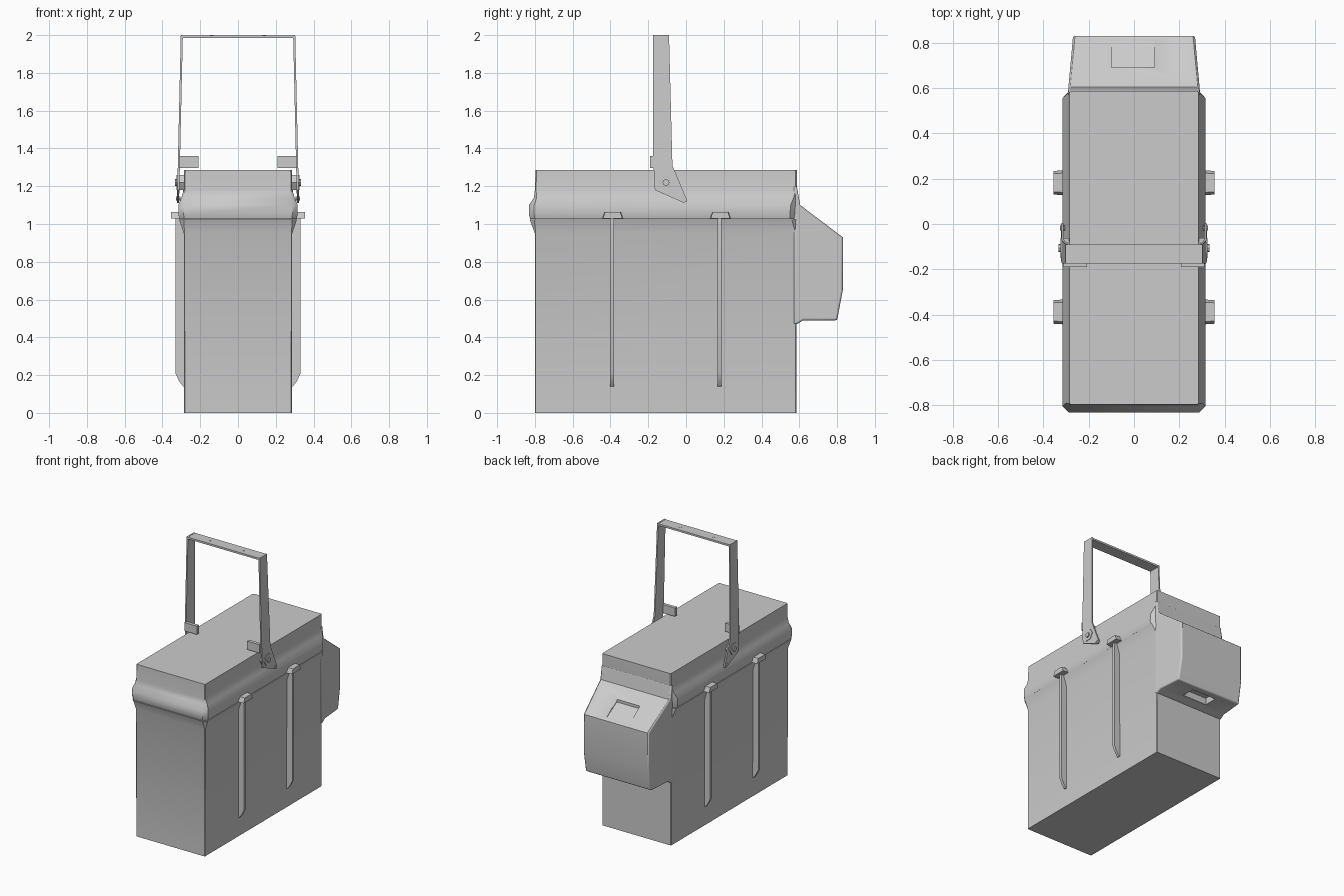
import bpy, bmesh
from math import pi
from mathutils import Matrix

if "Cube" in bpy.data.objects:
    bpy.data.objects.remove(bpy.data.objects["Cube"])


def finish(name, bm, angle=35):
    bmesh.ops.recalc_face_normals(bm, faces=bm.faces)
    me = bpy.data.meshes.new(name)
    bm.to_mesh(me)
    bm.free()
    ob = bpy.data.objects.new(name, me)
    bpy.context.collection.objects.link(ob)
    bpy.ops.object.select_all(action='DESELECT')
    ob.select_set(True)
    bpy.context.view_layer.objects.active = ob
    bpy.ops.object.shade_smooth_by_angle(angle=angle * pi / 180)
    return ob


def loft(name, loops):
    bm = bmesh.new()
    rings = [[bm.verts.new(p) for p in loop] for loop in loops]
    n = len(rings[0])
    for a, b in zip(rings, rings[1:]):
        for i in range(n):
            bm.faces.new((a[i], a[(i + 1) % n], b[(i + 1) % n], b[i]))
    bm.faces.new(rings[0])
    bm.faces.new(rings[-1])
    return finish(name, bm, 40)


def ring(x, y0, y1, z, c):
    # rectangle with chamfered corners
    return [(-x + c, y0, z), (x - c, y0, z), (x, y0 + c, z), (x, y1 - c, z),
            (x - c, y1, z), (-x + c, y1, z), (-x, y1 - c, z), (-x, y0 + c, z)]


def prism(name, profile, x0, x1, warp=None):
    # y-z profile extruded along x
    bm = bmesh.new()
    a = [bm.verts.new((x0, y, z)) for y, z in profile]
    b = [bm.verts.new((x1, y, z)) for y, z in profile]
    n = len(a)
    for i in range(n):
        bm.faces.new((a[i], a[(i + 1) % n], b[(i + 1) % n], b[i]))
    bm.faces.new(a)
    bm.faces.new(b)
    if warp:
        for v in bm.verts:
            v.co.x = warp(v.co)
    return finish(name, bm)


def box(name, x0, x1, y0, y1, z0, z1):
    return prism(name, [(y0, z0), (y1, z0), (y1, z1), (y0, z1)], x0, x1)


def cylinder(name, loc, r, depth, sides, axis='X'):
    bm = bmesh.new()
    rot = Matrix.Rotation(pi / 2, 4, 'Y') if axis == 'X' else Matrix()
    bmesh.ops.create_cone(bm, cap_ends=True, segments=sides, radius1=r, radius2=r,
                          depth=depth, matrix=Matrix.Translation(loc) @ rot)
    return finish(name, bm)


def cut(ob, cutter):
    m = ob.modifiers.new("cut", 'BOOLEAN')
    m.operation = 'DIFFERENCE'
    m.object = cutter
    m.solver = 'EXACT'
    cutter.hide_render = True
    cutter.hide_set(True)


# main case with flared rim
loft("case_body", [
    ring(.285, -.80, .585, 0, .004),
    ring(.287, -.80, .585, .95, .004),
    ring(.312, -.828, .585, 1.025, .025)])

# lid with bulging skirt
loft("lid", [
    ring(.310, -.825, .575, 1.027, .025),
    ring(.316, -.832, .578, 1.05, .028),
    ring(.316, -.832, .582, 1.10, .028),
    ring(.300, -.805, .585, 1.14, .015),
    ring(.287, -.80, .587, 1.18, .006),
    ring(.285, -.797, .587, 1.287, .006)])

# rear housing, narrowing toward the back
housing = prism("rear_housing",
                [(.57, 1.20), (.587, 1.20), (.605, 1.10), (.83, .93), (.83, .65),
                 (.80, .49), (.62, .49), (.587, .47), (.57, .47)], -1, 1,
                lambda p: p.x * (.291 - .09 * max(0, p.y - .585)))
bev = housing.modifiers.new("bevel", 'BEVEL')
bev.width = .022
bev.segments = 2
bev.limit_method = 'ANGLE'
bev.angle_limit = 1.3

# housing recesses: shallow top pocket and underside slot
cut(housing, prism("top_pocket_cutter",
                   [(.69, 1.015), (.81, .943), (.81, 1.2), (.69, 1.2)], -.10, .09))
cut(housing, box("bottom_slot_cutter", -.10, .10, .65, .75, .4, .54))

for s, side in ((-1, "left"), (1, "right")):
    # thin vertical ribs with a tab on top
    for y, pos in ((-.392, "front"), (.178, "rear")):
        loft(f"{side}_{pos}_rib", [
            [(s * x, y + d, z) for x, z in
             ((.275, .14), (.29, .14), (.31, .165), (.332, .21), (.332, 1.03), (.275, 1.03))]
            for d in (-.01, .01)])
        loft(f"{side}_{pos}_tab", [
            [(s * x, y + .004 + d, z) for d, z in
             ((-w, 1.028), (w, 1.028), (w - .012, 1.064), (-w + .012, 1.064))]
            for x, w in ((.29, .056), (.356, .052))])

    # handle strap with its angled foot
    prism(f"{side}_handle_strap",
          [(-.175, 2.0), (-.09, 2.0), (-.072, 1.31), (.002, 1.135), (.002, 1.118),
           (-.012, 1.112), (-.165, 1.18), (-.175, 1.36)], .292, .303,
          lambda p, s=s: s * (p.x + .02 * (2 - p.z) / .88))

    # handle stop flange
    x0, x1 = sorted((s * .208, s * .312))
    box(f"{side}_handle_stop", x0, x1, -.19, -.165, 1.297, 1.36)

    # pivot hardware
    cylinder(f"{side}_pivot_washer", (s * .300, -.106, 1.22), .045, .05, 6)
    cylinder(f"{side}_pivot_bolt", (s * .318, -.106, 1.22), .018, .03, 8)
    cylinder(f"{side}_foot_pin", (s * .316, -.018, 1.135), .011, .022, 8)
    cylinder(f"{side}_grip_rivet", (s * .14, -.13, 1.993), .009, .014, 8, 'Z')

# handle crossbar
box("handle_crossbar", -.303, .303, -.175, -.09, 1.984, 1.998)
